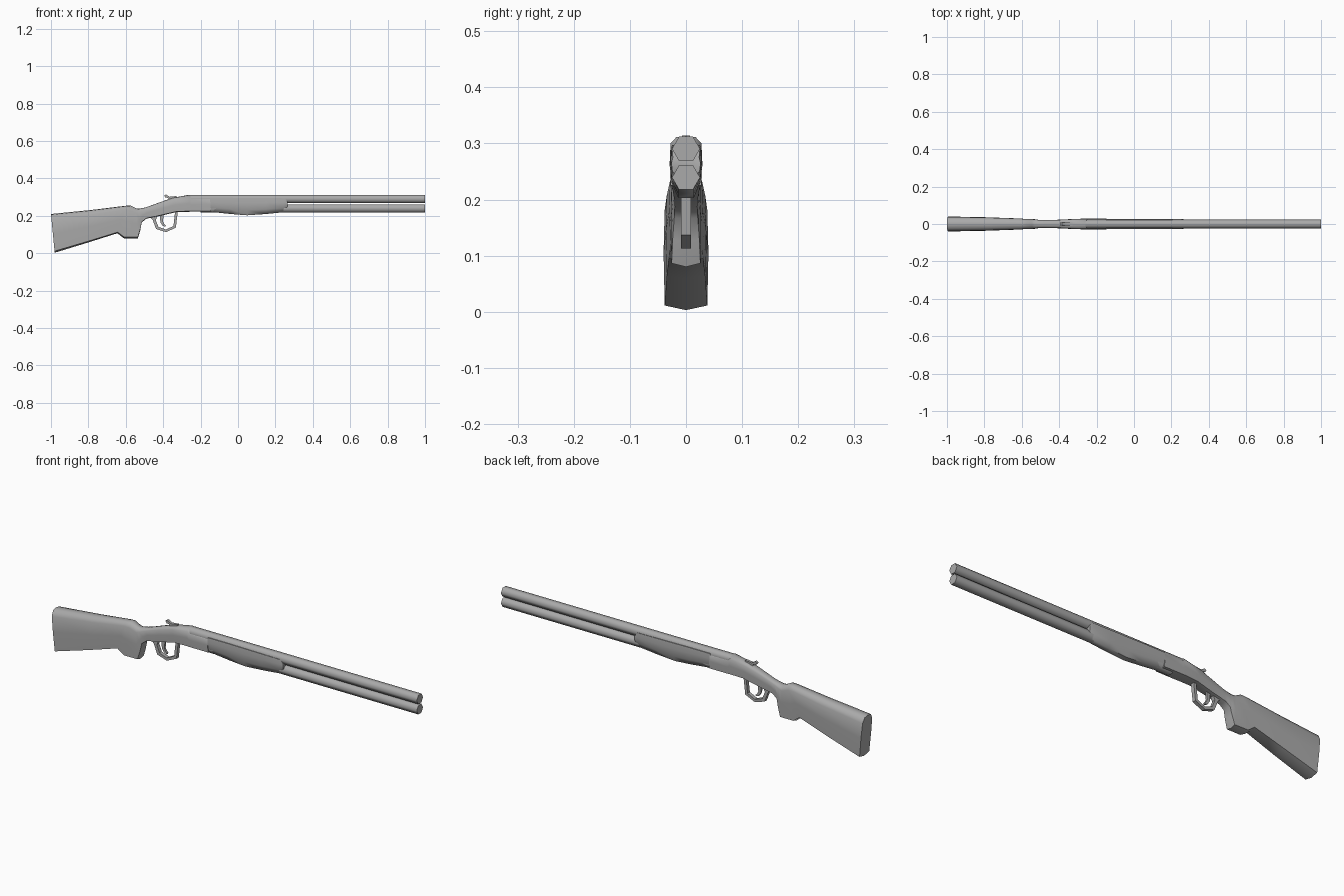
import bpy, bmesh, math

cube = bpy.data.objects.get("Cube")
if cube:
    bpy.data.objects.remove(cube)

grey = bpy.data.materials.new("plain_grey")
grey.use_nodes = True
grey.diffuse_color = (0.4, 0.4, 0.4, 1)
grey.node_tree.nodes["Principled BSDF"].inputs["Base Color"].default_value = (0.4, 0.4, 0.4, 1)


def finish(name, bm, angle=65):
    bmesh.ops.recalc_face_normals(bm, faces=bm.faces)
    mesh = bpy.data.meshes.new(name)
    bm.to_mesh(mesh)
    bm.free()
    mesh.materials.append(grey)
    obj = bpy.data.objects.new(name, mesh)
    bpy.context.collection.objects.link(obj)
    bpy.ops.object.select_all(action='DESELECT')
    obj.select_set(True)
    bpy.context.view_layer.objects.active = obj
    bpy.ops.object.shade_smooth_by_angle(angle=math.radians(angle))
    return obj


def bridge(bm, a, b):
    for i in range(len(a)):
        j = (i + 1) % len(a)
        bm.faces.new((a[i], a[j], b[j], b[i]))


def loft(name, stations, profile):
    """Skin stations (top x, top z, bottom x, bottom z, half width) with a mirrored profile."""
    outline = profile + [(t, -w) for t, w in reversed(profile) if w]
    bm = bmesh.new()
    rings = [[bm.verts.new((bx + (tx - bx) * t, w * half, bz + (tz - bz) * t))
              for t, w in outline] for tx, tz, bx, bz, half in stations]
    for a, b in zip(rings, rings[1:]):
        bridge(bm, a, b)
    bm.faces.new(rings[0])
    bm.faces.new(rings[-1])
    return finish(name, bm)


def strap(name, outer, inner, half):
    """Strip between two side paths, given thickness across y."""
    bm = bmesh.new()
    rings = [[bm.verts.new((x, y, z)) for (x, z), y in
              ((o, -half), (o, half), (i, half), (i, -half))] for o, i in zip(outer, inner)]
    for a, b in zip(rings, rings[1:]):
        bridge(bm, a, b)
    bm.faces.new(rings[0])
    bm.faces.new(rings[-1])
    return finish(name, bm, 40)


# Stock, grip and receiver in one continuous skin
body_profile = [(0, 0), (0.04, 0.95), (0.5, 1), (0.86, 0.95), (0.98, 0.6), (1, 0)]
loft("stock_and_receiver", [
    (-1, 0.21, -0.98, 0.003, 0.04),
    (-0.78, 0.232, -0.80, 0.058, 0.036),
    (-0.60, 0.254, -0.645, 0.107, 0.030),
    (-0.575, 0.256, -0.61, 0.08, 0.028),
    (-0.545, 0.24, -0.535, 0.08, 0.027),
    (-0.53, 0.238, -0.522, 0.125, 0.025),
    (-0.50, 0.244, -0.515, 0.165, 0.022),
    (-0.48, 0.25, -0.49, 0.185, 0.021),
    (-0.42, 0.272, -0.43, 0.197, 0.022),
    (-0.35, 0.296, -0.33, 0.22, 0.026),
    (-0.26, 0.313, -0.26, 0.222, 0.029),
    (-0.25, 0.298, -0.25, 0.222, 0.029),
    (-0.15, 0.298, -0.145, 0.222, 0.029)], body_profile)

# Fore-end
grip_profile = [(0, 0.5), (0.3, 0.93), (0.7, 1), (1, 0.9)]
loft("fore_end", [
    (-0.15, 0.297, -0.15, 0.222, 0.028),
    (-0.04, 0.297, -0.04, 0.21, 0.028),
    (0.05, 0.296, 0.05, 0.203, 0.028),
    (0.15, 0.295, 0.15, 0.21, 0.028),
    (0.25, 0.294, 0.24, 0.219, 0.028),
    (0.265, 0.275, 0.265, 0.24, 0.026)], grip_profile)

# Two stacked six-sided barrels
for name, z, back in (("upper_barrel", 0.2905, -0.26), ("lower_barrel", 0.2395, -0.2)):
    bm = bmesh.new()
    rings = [[bm.verts.new((x, 0.025 * math.cos(k * math.pi / 3),
                            z + 0.025 * math.sin(k * math.pi / 3))) for k in range(6)]
             for x in (back, 1)]
    bridge(bm, *rings)
    for ring in rings:
        bm.faces.new(ring)
    finish(name, bm, 65)

# Trigger guard, trigger and top lever
strap("trigger_guard",
      [(-0.475, 0.195), (-0.457, 0.18), (-0.438, 0.13), (-0.385, 0.113), (-0.332, 0.137), (-0.322, 0.225)],
      [(-0.43, 0.2), (-0.44, 0.178), (-0.425, 0.141), (-0.385, 0.127), (-0.345, 0.146), (-0.336, 0.225)], 0.009)
strap("trigger",
      [(-0.418, 0.205), (-0.415, 0.165), (-0.403, 0.147), (-0.388, 0.142)],
      [(-0.398, 0.205), (-0.401, 0.17), (-0.395, 0.157), (-0.386, 0.148)], 0.005)
strap("top_lever",
      [(-0.395, 0.308), (-0.385, 0.314), (-0.365, 0.302), (-0.33, 0.306)],
      [(-0.388, 0.298), (-0.375, 0.296), (-0.365, 0.28), (-0.33, 0.28)], 0.007)
